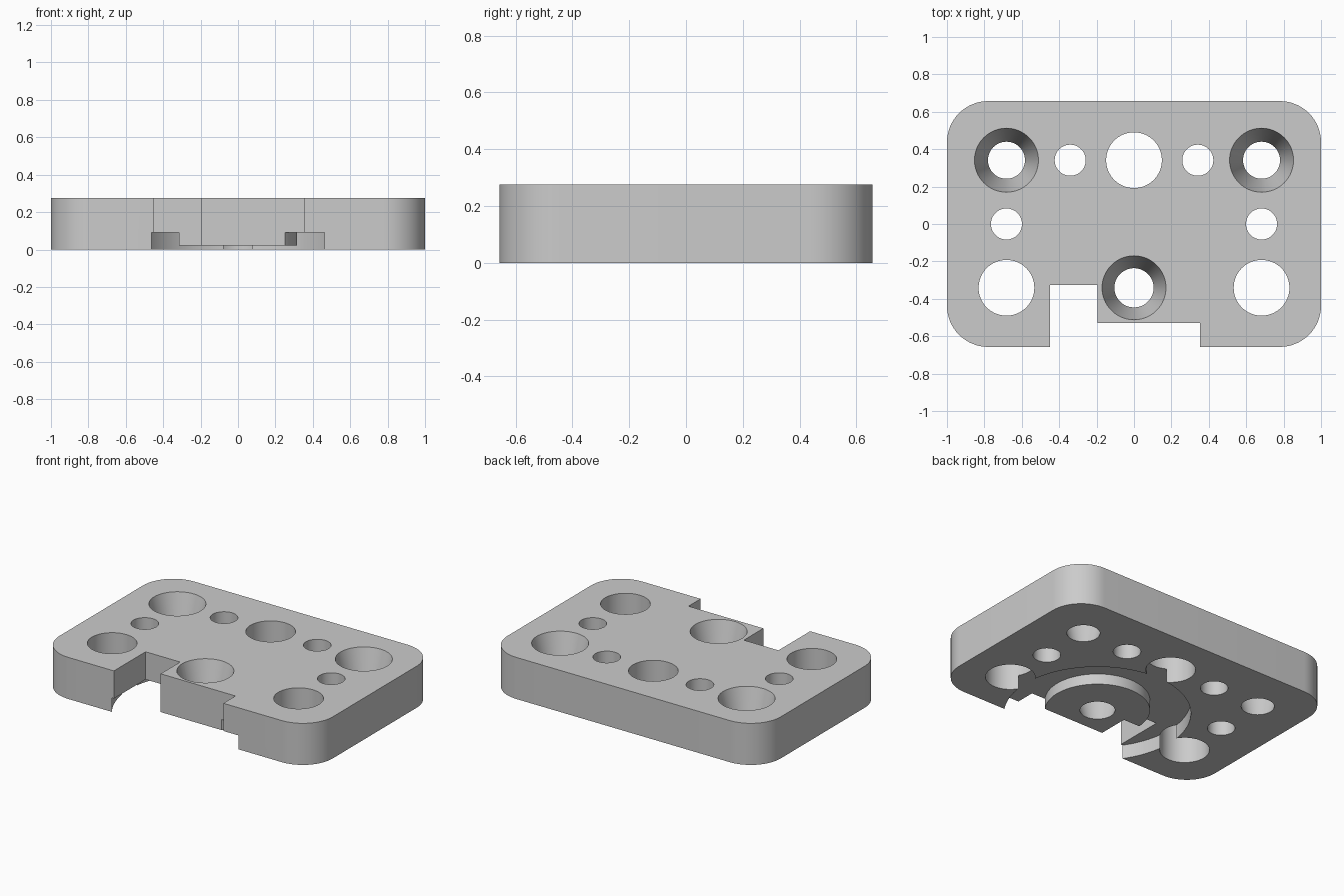
import bpy
import bmesh

start_cube = bpy.data.objects.get("Cube")
if start_cube:
    bpy.data.objects.remove(start_cube, do_unlink=True)

HEIGHT = 0.275
HALF_Y = 0.657
PITCH_X, PITCH_Y = 0.682, 0.341

grey = bpy.data.materials.new("plain grey")
grey.use_nodes = True
grey.diffuse_color = (0.6, 0.6, 0.6, 1)
grey.node_tree.nodes["Principled BSDF"].inputs["Base Color"].default_value = (0.6, 0.6, 0.6, 1)


def finish(name, bm):
    mesh = bpy.data.meshes.new(name)
    bm.to_mesh(mesh)
    bm.free()
    obj = bpy.data.objects.new(name, mesh)
    mesh.materials.append(grey)
    bpy.context.collection.objects.link(obj)
    return obj


def box(name, x0, x1, y0, y1, z0, z1, corner=0):
    bm = bmesh.new()
    bmesh.ops.create_cube(bm, size=1)
    for v in bm.verts:
        v.co.x = x1 if v.co.x > 0 else x0
        v.co.y = y1 if v.co.y > 0 else y0
        v.co.z = z1 if v.co.z > 0 else z0
    if corner:
        upright = [e for e in bm.edges if abs(e.verts[0].co.z - e.verts[1].co.z) > 0.01]
        bmesh.ops.bevel(bm, geom=upright, offset=corner, segments=16,
                        profile=0.5, affect='EDGES')
    return finish(name, bm)


def round_bar(name, x, y, r_low, r_high, z0, z1, sides=64):
    bm = bmesh.new()
    bmesh.ops.create_cone(bm, cap_ends=True, segments=sides, radius1=r_low,
                          radius2=r_high, depth=z1 - z0)
    bmesh.ops.translate(bm, verts=bm.verts, vec=(x, y, (z0 + z1) / 2))
    return finish(name, bm)


def cut(target, cutter):
    cutter.hide_render = True
    mod = target.modifiers.new("cut", 'BOOLEAN')
    mod.operation = 'DIFFERENCE'
    mod.solver = 'EXACT'
    mod.object = cutter
    bpy.context.view_layer.objects.active = target
    bpy.ops.object.modifier_apply(modifier=mod.name)
    bpy.data.objects.remove(cutter, do_unlink=True)


# Plate with rounded corners
plate = box("mounting_plate", -1, 1, -HALF_Y, HALF_Y, 0, HEIGHT, corner=0.22)

# Ring groove underneath, leaving a slightly recessed round boss
groove = round_bar("groove_cutter", 0, -PITCH_Y, 0.56, 0.56, -0.1, 0.092, sides=128)
cut(groove, round_bar("boss_cutter", 0, -PITCH_Y, 0.315, 0.315, 0.022, 0.2, sides=96))
cut(plate, groove)

# Deep notch and shallow step in the front edge
cut(plate, box("notch_cutter", -0.448, -0.195, -1, -0.326, -0.1, 0.5))
cut(plate, box("step_cutter", -0.3, 0.353, -1, -0.53, -0.1, 0.5))

# Straight through holes
large = [(0, PITCH_Y), (-PITCH_X, -PITCH_Y), (PITCH_X, -PITCH_Y)]
small = [(-PITCH_Y, PITCH_Y), (PITCH_Y, PITCH_Y), (-PITCH_X, 0), (PITCH_X, 0)]
for radius, places in ((0.149, large), (0.083, small)):
    for x, y in places:
        cut(plate, round_bar("hole_cutter", x, y, radius, radius, -0.1, 0.4))

# Tapered screw holes, wide at the top
R_BOTTOM, R_TOP, OVER = 0.099, 0.171, 0.05
spread = (R_TOP - R_BOTTOM) / HEIGHT * OVER
for x, y in [(-PITCH_X, PITCH_Y), (PITCH_X, PITCH_Y), (0, -PITCH_Y)]:
    cut(plate, round_bar("taper_cutter", x, y, R_BOTTOM - spread, R_TOP + spread,
                         -OVER, HEIGHT + OVER))

# Smooth the round walls, keep the edges crisp
bpy.ops.object.select_all(action='DESELECT')
plate.select_set(True)
bpy.context.view_layer.objects.active = plate
bpy.ops.object.shade_smooth_by_angle(angle=0.52)
